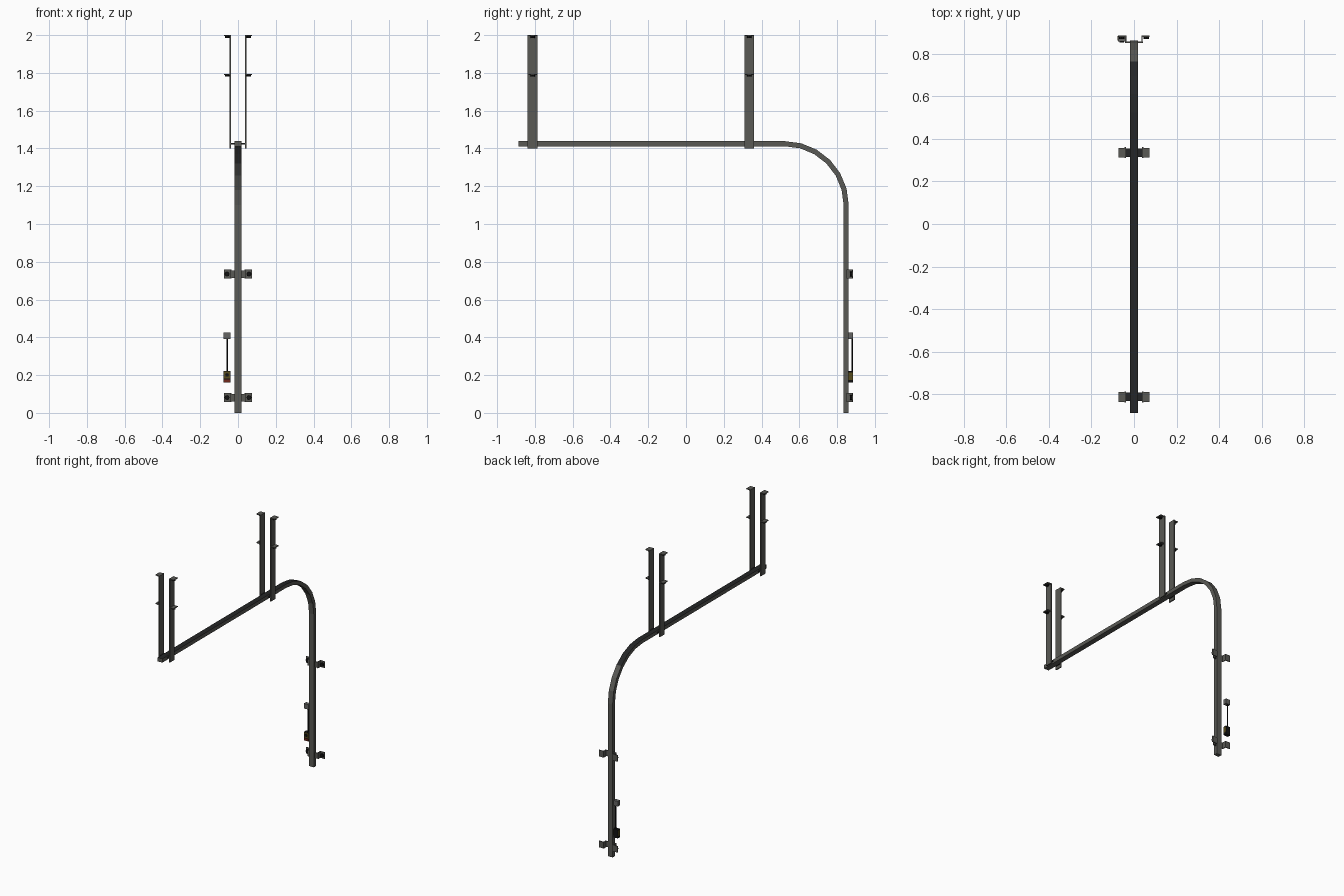
import bpy, bmesh, math
from mathutils import Vector

if "Cube" in bpy.data.objects:
    bpy.data.objects.remove(bpy.data.objects["Cube"])


def material(name, rgb):
    m = bpy.data.materials.new(name)
    m.diffuse_color = (*rgb, 1)
    m.use_nodes = True
    m.node_tree.nodes["Principled BSDF"].inputs["Base Color"].default_value = m.diffuse_color
    return m


STEEL = material("grey steel", (0.10, 0.10, 0.09))
DARK = material("dark steel", (0.018, 0.019, 0.02))
BLACK = material("black", (0.006, 0.006, 0.006))
GREY = material("light grey", (0.13, 0.13, 0.125))
OLIVE = material("olive yellow", (0.10, 0.075, 0.012))
RED = material("red", (0.16, 0.02, 0.01))


def finish(bm, name, mats):
    bmesh.ops.recalc_face_normals(bm, faces=bm.faces)
    me = bpy.data.meshes.new(name)
    bm.to_mesh(me)
    bm.free()
    for m in mats:
        me.materials.append(m)
    ob = bpy.data.objects.new(name, me)
    bpy.context.collection.objects.link(ob)
    return ob


def box(name, x, y, z, mat):
    bm = bmesh.new()
    bmesh.ops.create_cube(bm, size=1)
    for v in bm.verts:
        v.co = [r[0] + (c + 0.5) * (r[1] - r[0]) for c, r in zip(v.co, (x, y, z))]
    return finish(bm, name, [mat])


def cylinder(name, loc, radius, depth, axis, mat, sides=8):
    bm = bmesh.new()
    bmesh.ops.create_cone(bm, cap_ends=True, segments=sides,
                          radius1=radius, radius2=radius, depth=depth)
    ob = finish(bm, name, [mat])
    ob.location = loc
    if axis == 'Y':
        ob.rotation_euler.x = math.pi / 2
    return ob


# rail: flat tube swept along a straight run, a quarter bend and a drop
R, CY, CZ = 0.325, 0.523, 1.10
path = [(-0.888, CZ + R, 0)]
path += [(CY + R * math.sin(a), CZ + R * math.cos(a), a)
         for a in (math.radians(15 * i) for i in range(7))]
path += [(CY + R, 0, math.pi / 2)]
bm = bmesh.new()
rings = []
for y, z, a in path:
    n = Vector((0, math.sin(a), math.cos(a))) * 0.0135
    c = Vector((0, y, z))
    w = Vector((0.019, 0, 0))
    rings.append([bm.verts.new(p) for p in (c - w - n, c + w - n, c + w + n, c - w + n)])
for a, b in zip(rings, rings[1:]):
    for i in range(4):
        j = (i + 1) % 4
        bm.faces.new((a[i], a[j], b[j], b[i]))
bm.faces.new(rings[0])
bm.faces.new(rings[-1])
bmesh.ops.recalc_face_normals(bm, faces=bm.faces)
for f in bm.faces:  # upper surface is dark
    f.material_index = 1 if f.normal.z > 0.7 else 0
finish(bm, "rail", [STEEL, DARK])

# ceiling hangers: cross plate, two straps, outward tabs with bolts
for k, y in (("front", -0.812), ("rear", 0.335)):
    box(k + "_hanger_plate", (-0.042, 0.042), (y - 0.02, y + 0.02), (1.422, 1.429), DARK)
    for s, side in ((-1, "left"), (1, "right")):
        n = f"{k}_{side}_"
        box(n + "strap", sorted((s * 0.037, s * 0.045)), (y - 0.026, y + 0.026), (1.40, 2.0), STEEL)
        for z, lv in ((2.0, "top"), (1.795, "middle")):
            box(n + lv + "_tab", sorted((s * 0.045, s * 0.073)), (y - 0.023, y + 0.023),
                (z - 0.006, z), STEEL)
            cylinder(n + lv + "_bolt", (s * 0.058, y, z - 0.010), 0.012, 0.010, 'Z', BLACK)

# wall brackets: cross plate, short legs, outward tabs with bolts
for k, z in (("upper", 0.735), ("lower", 0.081)):
    box(k + "_bracket_plate", (-0.042, 0.042), (0.850, 0.857), (z - 0.02, z + 0.02), STEEL)
    for s, side in ((-1, "left"), (1, "right")):
        n = f"{k}_{side}_bracket_"
        box(n + "leg", sorted((s * 0.035, s * 0.041)), (0.851, 0.885), (z - 0.023, z + 0.023), STEEL)
        box(n + "tab", sorted((s * 0.041, s * 0.073)), (0.879, 0.885), (z - 0.023, z + 0.023), STEEL)
        cylinder(n + "bolt", (s * 0.058, 0.874, z), 0.013, 0.010, 'Y', BLACK)

# junction box, cable and switch box beside the rail
box("junction_box", (-0.076, -0.040), (0.858, 0.884), (0.39, 0.426), GREY)
cylinder("cable", (-0.057, 0.880, 0.305), 0.004, 0.18, 'Z', BLACK, 6)
box("switch_box", (-0.076, -0.040), (0.860, 0.884), (0.16, 0.222), BLACK)
box("switch_panel", (-0.074, -0.042), (0.857, 0.860), (0.182, 0.220), OLIVE)
box("switch_red_panel", (-0.074, -0.042), (0.857, 0.860), (0.162, 0.178), RED)
cylinder("switch_knob", (-0.058, 0.855, 0.201), 0.010, 0.006, 'Y', BLACK)
for s, side in ((-1, "left"), (1, "right")):
    x = -0.058 + s * 0.018
    box("switch_" + side + "_side", (x - 0.001, x + 0.001), (0.861, 0.883), (0.175, 0.215), OLIVE)
